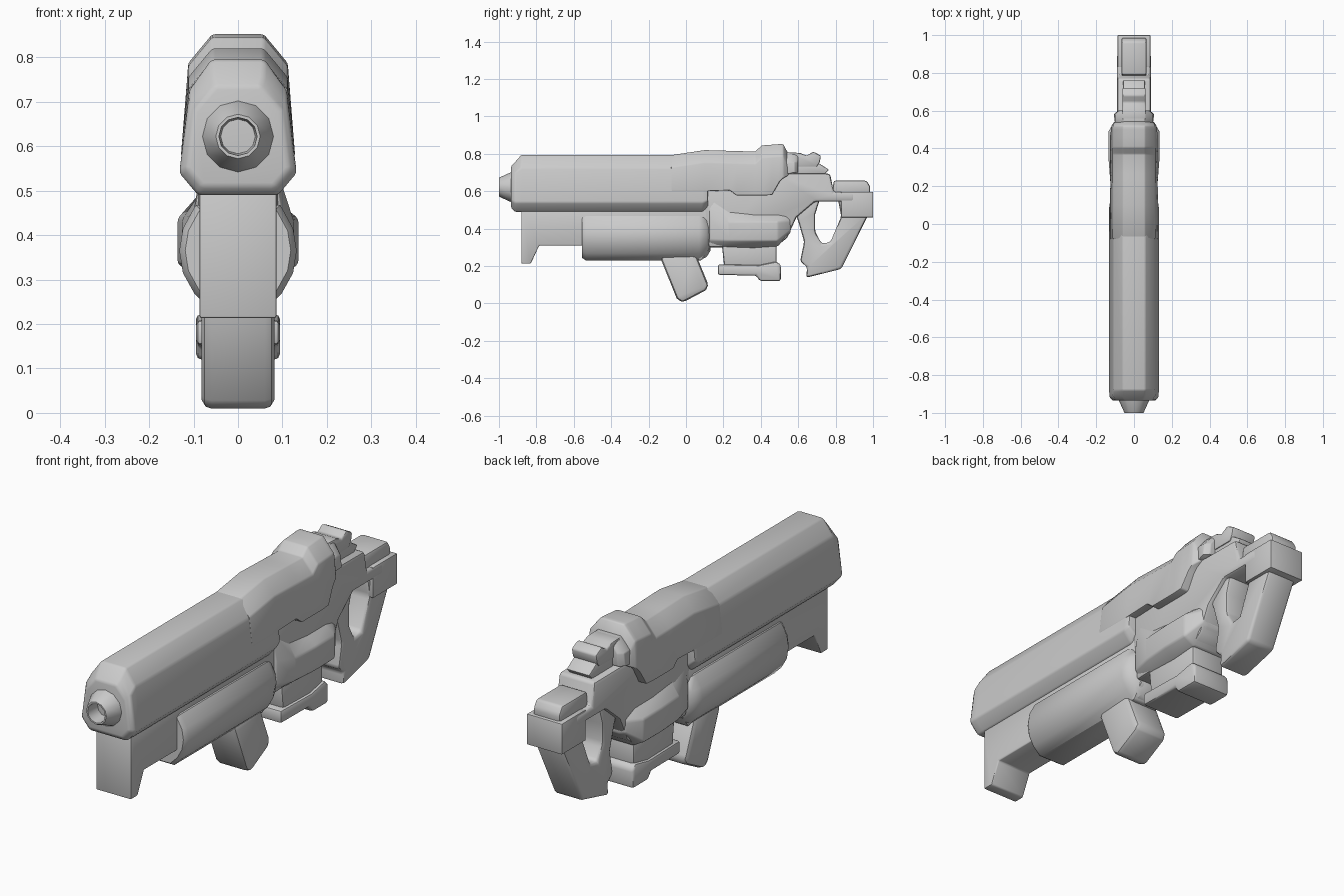
import bpy, bmesh, math


def finish(name, bm, bevel=0.0, segments=2):
    """Bevel the hard edges, then shade smooth while keeping creases."""
    bmesh.ops.recalc_face_normals(bm, faces=bm.faces)
    if bevel:
        hard = [e for e in bm.edges if len(e.link_faces) == 2 and e.calc_face_angle(0) > math.radians(28)]
        bmesh.ops.bevel(bm, geom=hard, offset=bevel, segments=segments, profile=0.5,
                        affect='EDGES', clamp_overlap=True)
    mesh = bpy.data.meshes.new(name)
    bm.to_mesh(mesh)
    bm.free()
    ob = bpy.data.objects.new(name, mesh)
    bpy.context.collection.objects.link(ob)
    bpy.ops.object.select_all(action='DESELECT')
    ob.select_set(True)
    bpy.context.view_layer.objects.active = ob
    bpy.ops.object.shade_smooth_by_angle(angle=math.radians(38))
    return ob


def skin(bm, rings, caps=True):
    """Join successive closed rings of points with quads."""
    rows = [[bm.verts.new(p) for p in r] for r in rings]
    for a, b in zip(rows, rows[1:]):
        n = len(a)
        for i in range(n):
            bm.faces.new((a[i], a[(i + 1) % n], b[(i + 1) % n], b[i]))
    if caps:
        bm.faces.new(rows[0])
        bm.faces.new(rows[-1])


def prism(name, profile, half, bevel=0.01):
    """Side profile (y, z) extruded across x."""
    bm = bmesh.new()
    skin(bm, [[(x, y, z) for y, z in profile] for x in (-half, half)])
    return finish(name, bm, bevel)


def loft(name, stations, bevel=0.008):
    """Half sections (x, z) at each y, mirrored and joined along y."""
    bm = bmesh.new()
    rings = []
    for y, half in stations:
        rings.append([(x, y, z) for x, z in half] + [(-x, y, z) for x, z in reversed(half)])
    skin(bm, rings)
    return finish(name, bm, bevel)


def box(name, y0, y1, z0, z1, half, bevel=0.008):
    return prism(name, [(y0, z0), (y1, z0), (y1, z1), (y0, z1)], half, bevel)


# Long upper housing with chamfered nose
house = [(0.09, 0.49), (0.132, 0.54), (0.11, 0.725), (0.06, 0.795)]
loft("barrel_housing", [
    (-0.935, [(0.08, 0.51), (0.115, 0.55), (0.098, 0.68), (0.05, 0.735)]),
    (-0.915, [(0.09, 0.49), (0.132, 0.54), (0.112, 0.70), (0.057, 0.755)]),
    (-0.88, house), (0.09, house),
    (0.118, [(0.09, 0.52), (0.128, 0.55), (0.11, 0.725), (0.06, 0.79)])])

# Raised rear cover behind the housing
def cover(y, low, top):
    w = 0.132 - (low - 0.54) * 0.09
    return y, [(w, low), (0.112, top - 0.065), (0.058, top)]
loft("rear_cover", [cover(-0.08, 0.60, 0.793), cover(0.1, 0.60, 0.82), cover(0.235, 0.605, 0.816),
                    cover(0.27, 0.577, 0.815), cover(0.37, 0.577, 0.812), cover(0.405, 0.577, 0.845),
                    cover(0.46, 0.58, 0.849), cover(0.50, 0.65, 0.852), cover(0.52, 0.67, 0.852),
                    (0.548, [(0.1, 0.685), (0.095, 0.73), (0.05, 0.80)])], 0.006)

# Muzzle: turned 12-sided nozzle with bore
bm = bmesh.new()
nozzle = [(0.088, -0.90), (0.08, -0.935), (0.055, -0.99), (0.05, -1.0), (0.043, -1.0), (0.038, -0.92)]
skin(bm, [[(r * math.cos(i * math.tau / 12), y, 0.622 + r * math.sin(i * math.tau / 12))
           for i in range(12)] for r, y in nozzle])
finish("muzzle", bm)

# Lower rail with front foot
prism("lower_rail", [(-0.88, 0.213), (-0.83, 0.213), (-0.785, 0.31), (0.12, 0.31),
                     (0.12, 0.505), (-0.88, 0.505)], 0.087, 0.006)

# Rounded pump sleeve
pump = [(0.06, 0.23), (0.098, 0.268), (0.124, 0.315), (0.132, 0.365), (0.124, 0.415), (0.095, 0.468)]
def scaled(s, zc=0.365):
    return [(x * s, zc + (z - zc) * s) for x, z in pump]
loft("pump_sleeve", [(-0.555, scaled(0.9)), (-0.535, scaled(1)), (0.07, scaled(1)),
                     (0.11, scaled(0.86)), (0.132, scaled(0.6))], 0)
prism("sleeve_bracket", [(0.0, 0.25), (0.08, 0.228), (0.13, 0.29), (0.13, 0.4), (0.0, 0.4)], 0.07)

# Angled front grip
prism("fore_grip", [(-0.14, 0.25), (-0.05, 0.028), (-0.022, 0.003), (0.105, 0.07),
                    (0.122, 0.095), (0.05, 0.27)], 0.082, 0.022)

# Receiver body between cover, magazine and stock
prism("receiver", [(0.08, 0.65), (0.12, 0.30), (0.49, 0.31), (0.54, 0.35), (0.59, 0.46), (0.69, 0.545),
                   (0.90, 0.545), (0.90, 0.595), (0.79, 0.595), (0.77, 0.695), (0.5, 0.697),
                   (0.42, 0.72), (0.1, 0.72)], 0.09, 0.014)
loft("receiver_bulge", [
    (0.125, [(0.07, 0.30), (0.10, 0.34), (0.10, 0.45), (0.08, 0.58)]),
    (0.23, [(0.08, 0.30), (0.126, 0.335), (0.126, 0.435), (0.098, 0.48), (0.085, 0.58)][:3] + [(0.085, 0.50)]),
    (0.36, [(0.08, 0.295), (0.136, 0.335), (0.136, 0.437), (0.085, 0.48)]),
    (0.49, [(0.08, 0.305), (0.136, 0.335), (0.136, 0.437), (0.085, 0.48)]),
    (0.56, [(0.06, 0.38), (0.09, 0.39), (0.09, 0.44), (0.07, 0.48)])])

# Magazine with wide base flange and rear heel
prism("magazine", [(0.19, 0.33), (0.205, 0.19), (0.485, 0.19), (0.485, 0.33)], 0.082, 0.012)
prism("magazine_base", [(0.17, 0.152), (0.375, 0.15), (0.395, 0.12), (0.507, 0.12), (0.507, 0.205),
                        (0.485, 0.225), (0.39, 0.205), (0.17, 0.21)], 0.094, 0.012)

# Looped rear grip, open at the top under the receiver
prism("rear_grip", [(0.57, 0.52), (0.60, 0.44), (0.632, 0.33), (0.61, 0.225), (0.648, 0.195), (0.642, 0.138),
                    (0.83, 0.185), (0.97, 0.465), (0.97, 0.57), (0.81, 0.57), (0.83, 0.465), (0.772, 0.328),
                    (0.725, 0.32), (0.69, 0.385), (0.69, 0.475), (0.72, 0.57)], 0.072, 0.014)

# Butt block and its cap
box("butt_block", 0.83, 1.0, 0.46, 0.597, 0.087, 0.004)
prism("butt_cap", [(0.78, 0.58), (0.985, 0.58), (0.985, 0.625), (0.965, 0.657), (0.79, 0.657)], 0.066)

# Stepped rear sight
prism("sight_base", [(0.53, 0.68), (0.74, 0.69), (0.765, 0.715), (0.71, 0.75), (0.54, 0.755)], 0.057, 0.006)
loft("sight_collar", [(0.535, [(0.1, 0.69), (0.1, 0.755), (0.055, 0.81)]),
                      (0.58, [(0.108, 0.70), (0.1, 0.755), (0.055, 0.805)]),
                      (0.60, [(0.085, 0.70), (0.08, 0.755), (0.05, 0.80)])], 0.004)
prism("sight_top", [(0.55, 0.73), (0.70, 0.73), (0.715, 0.755), (0.722, 0.79), (0.68, 0.812),
                    (0.645, 0.79), (0.61, 0.805), (0.55, 0.808)], 0.062, 0.008)
